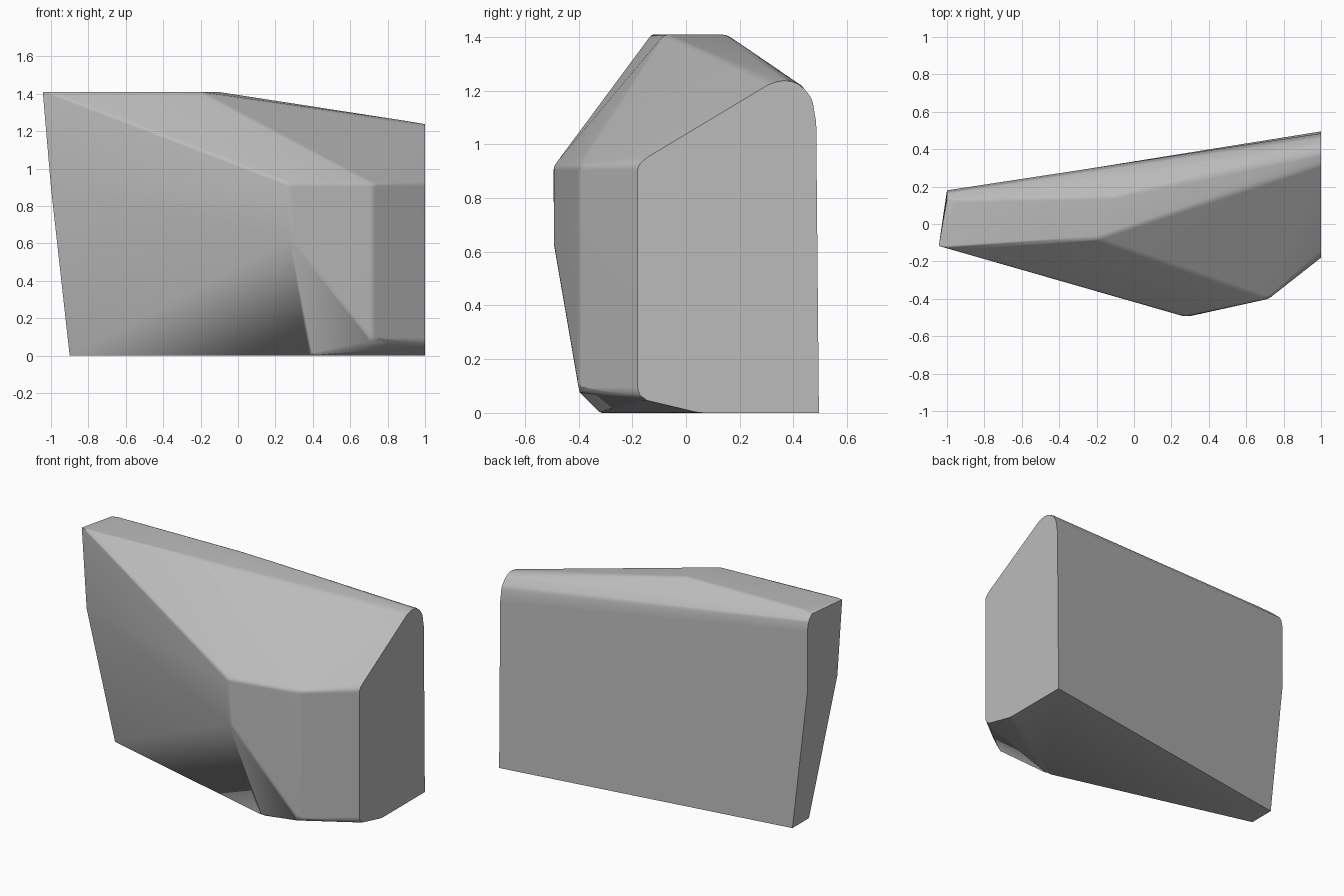
import bpy, bmesh
from math import radians

if "Cube" in bpy.data.objects:
    bpy.data.objects.remove(bpy.data.objects["Cube"])

# Stone material
stone = bpy.data.materials.new("grey stone")
stone.use_nodes = True
colour = (0.5, 0.5, 0.5, 1)
stone.diffuse_color = colour
stone.node_tree.nodes["Principled BSDF"].inputs["Base Color"].default_value = colour

# Corner points of the boulder, grouped by region
right_end = [(1, y, z) for y, z in (
    (-.18, .08), (-.18, .92), (-.155, .945), (.32, 1.23), (.38, 1.24), (.43, 1.22),
    (.47, 1.17), (.485, 1.08), (.495, 0), (.05, 0), (-.16, .05))]
left_end = [(-1, -.13, 1.41), (-1, -.13, .9), (-1, .13, 1.4), (-1, .165, 1.37),
            (-1, .18, 1.3), (-1, .18, .9), (-.9, .19, 0), (-.9, .02, 0)]
front_bulge = [(.27, -.495, .92), (.29, -.495, .63), (.72, -.4, .92), (.72, -.4, .08),
               (.4, -.32, 0), (-.11, -.195, 0)]
crest = [(-.2, -.08, 1.41), (-.1, .15, 1.41), (-.94, .13, 1.41)]

# Wrap the corners in a faceted shell
bm = bmesh.new()
for p in right_end + left_end + front_bulge + crest:
    bm.verts.new(p)
hull = bmesh.ops.convex_hull(bm, input=bm.verts)
loose = {g for g in hull["geom_interior"] + hull["geom_unused"]
         if isinstance(g, bmesh.types.BMVert)}
bmesh.ops.delete(bm, geom=list(loose), context='VERTS')
bmesh.ops.dissolve_limit(bm, angle_limit=radians(4), verts=bm.verts, edges=bm.edges)

# Soften the shallow worn ridges, leaving the cleaved edges crisp
worn = [e for e in bm.edges if len(e.link_faces) == 2
        and radians(12) < e.calc_face_angle() < radians(48) and e.calc_length() > .25]
bmesh.ops.bevel(bm, geom=worn, offset=.025, segments=2, profile=.5,
                affect='EDGES', clamp_overlap=True)
bmesh.ops.recalc_face_normals(bm, faces=bm.faces)

mesh = bpy.data.meshes.new("boulder")
bm.to_mesh(mesh)
bm.free()
boulder = bpy.data.objects.new("boulder", mesh)
bpy.context.collection.objects.link(boulder)
mesh.materials.append(stone)

# Smooth shading weighted toward the broad faces
bpy.ops.object.select_all(action='DESELECT')
boulder.select_set(True)
bpy.context.view_layer.objects.active = boulder
bpy.ops.object.shade_smooth_by_angle(angle=radians(40))
weighted = boulder.modifiers.new("weighted normals", 'WEIGHTED_NORMAL')
weighted.keep_sharp = True
